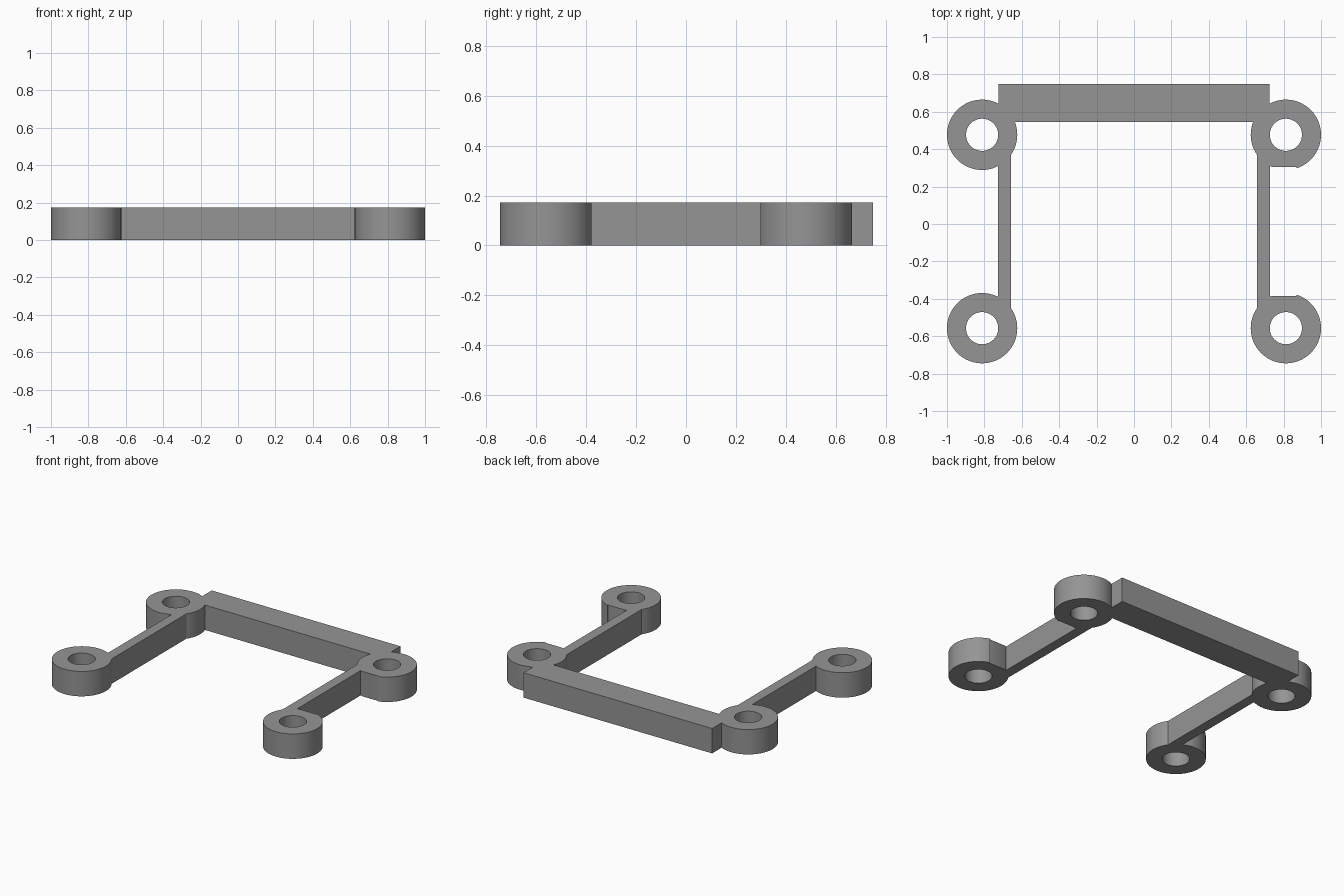
import bpy
import math

if "Cube" in bpy.data.objects:
    bpy.data.objects.remove(bpy.data.objects["Cube"])

H = 0.173                    # thickness of the whole frame
RX, R, HOLE = 0.812, 0.188, 0.086
BACK, FRONT = 0.477, -0.557  # ring centres in y

grey = bpy.data.materials.new("mid grey")
grey.diffuse_color = (0.3, 0.3, 0.3, 1)
grey.use_nodes = True
grey.node_tree.nodes["Principled BSDF"].inputs["Base Color"].default_value = grey.diffuse_color


def box(name, x0, x1, y0, y1, z0=0.0, z1=H):
    bpy.ops.mesh.primitive_cube_add(
        size=1, location=((x0 + x1) / 2, (y0 + y1) / 2, (z0 + z1) / 2))
    ob = bpy.context.object
    ob.name = name
    ob.scale = (x1 - x0, y1 - y0, z1 - z0)
    bpy.ops.object.transform_apply(location=True, rotation=True, scale=True)
    return ob


def cylinder(name, x, y, radius, height):
    bpy.ops.mesh.primitive_cylinder_add(
        vertices=64, radius=radius, depth=height, location=(x, y, H / 2))
    ob = bpy.context.object
    ob.name = name
    bpy.ops.object.transform_apply(location=True, rotation=True, scale=True)
    return ob


def combine(target, other, operation):
    mod = target.modifiers.new("join", 'BOOLEAN')
    mod.operation, mod.solver, mod.object = operation, 'EXACT', other
    bpy.context.view_layer.objects.active = target
    bpy.ops.object.modifier_apply(modifier=mod.name)
    bpy.data.objects.remove(other, do_unlink=True)


# Thick rear crossbar
frame = box("mounting_frame", -0.725, 0.725, 0.545, 0.748)

# Thin side rails, each joining a front and a back ring
for s in (-1, 1):
    xs = sorted((s * 0.657, s * 0.727))
    combine(frame, box("side_rail", *xs, FRONT + 0.09, BACK - 0.03), 'UNION')

# Corner rings
centres = [(s * RX, y) for s in (-1, 1) for y in (FRONT, BACK)]
for x, y in centres:
    combine(frame, cylinder("corner_ring", x, y, R, H), 'UNION')

# Screw holes
for x, y in centres:
    combine(frame, cylinder("screw_hole", x, y, HOLE, H * 2), 'DIFFERENCE')

# Shallow clearance flats on the facing sides of the right-hand rings
combine(frame, box("clearance", 0.727, 0.868, -0.384, 0.304, -0.1, H + 0.1), 'DIFFERENCE')

frame.data.materials.clear()
frame.data.materials.append(grey)
bpy.ops.object.select_all(action='DESELECT')
frame.select_set(True)
bpy.context.view_layer.objects.active = frame
bpy.ops.object.shade_smooth_by_angle(angle=math.radians(30))
